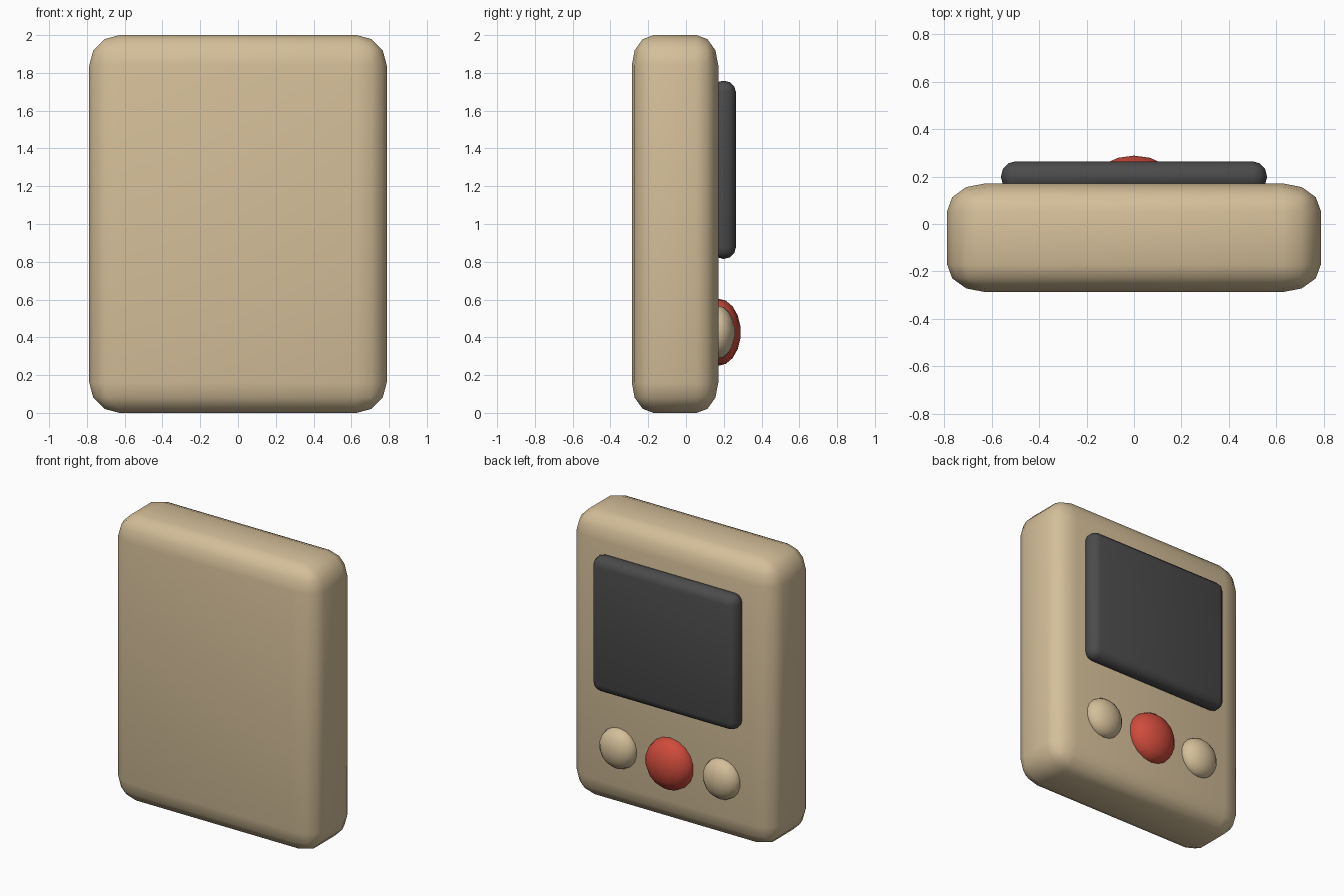
import bpy, bmesh
from mathutils import Matrix

if "Cube" in bpy.data.objects:
    bpy.data.objects.remove(bpy.data.objects["Cube"])


def material(name, rgb):
    m = bpy.data.materials.new(name)
    m.diffuse_color = (*rgb, 1)
    m.use_nodes = True
    m.node_tree.nodes["Principled BSDF"].inputs["Base Color"].default_value = m.diffuse_color
    return m


TAN = material("tan_plastic", (0.66, 0.52, 0.32))
RED = material("red_plastic", (0.62, 0.07, 0.045))
DARK = material("dark_glass", (0.07, 0.07, 0.07))


def finish(name, bm, mat, angle=0.8):
    bmesh.ops.recalc_face_normals(bm, faces=bm.faces)
    mesh = bpy.data.meshes.new(name)
    bm.to_mesh(mesh)
    bm.free()
    mesh.materials.append(mat)
    obj = bpy.data.objects.new(name, mesh)
    bpy.context.collection.objects.link(obj)
    bpy.ops.object.select_all(action='DESELECT')
    obj.select_set(True)
    bpy.context.view_layer.objects.active = obj
    bpy.ops.object.shade_smooth_by_angle(angle=angle)
    return obj


def rounded_box(name, centre, size, radius, mat, squash=1.0):
    """Box with rounded edges; squash flattens the rounding along y."""
    bm = bmesh.new()
    bmesh.ops.create_cube(bm, size=1)
    bmesh.ops.scale(bm, vec=(size[0], size[1] / squash, size[2]), verts=bm.verts)
    bmesh.ops.bevel(bm, geom=bm.edges[:], offset=radius, segments=3,
                    profile=0.5, affect='EDGES', clamp_overlap=True)
    bmesh.ops.scale(bm, vec=(1, squash, 1), verts=bm.verts)
    bmesh.ops.translate(bm, vec=centre, verts=bm.verts)
    return finish(name, bm, mat)


def button(name, x, radius, depth, mat):
    bm = bmesh.new()
    bmesh.ops.create_uvsphere(
        bm, u_segments=16, v_segments=9, radius=1,
        matrix=Matrix.Translation((x, 0.17, 0.427)) @ Matrix.Diagonal((radius, depth, radius, 1)))
    return finish(name, bm, mat)


# Case
rounded_box("case", (0, -0.058, 1.0), (1.575, 0.458, 2.0), 0.16, TAN, 0.72)

# Screen on the back (+y) face
rounded_box("screen", (0, 0.199, 1.287), (1.12, 0.13, 0.942), 0.06, DARK)

# Three domed buttons below the screen
button("centre_button", 0, 0.178, 0.12, RED)
for side, x in (("left", -0.4), ("right", 0.4)):
    button(side + "_button", x, 0.14, 0.09, TAN)
